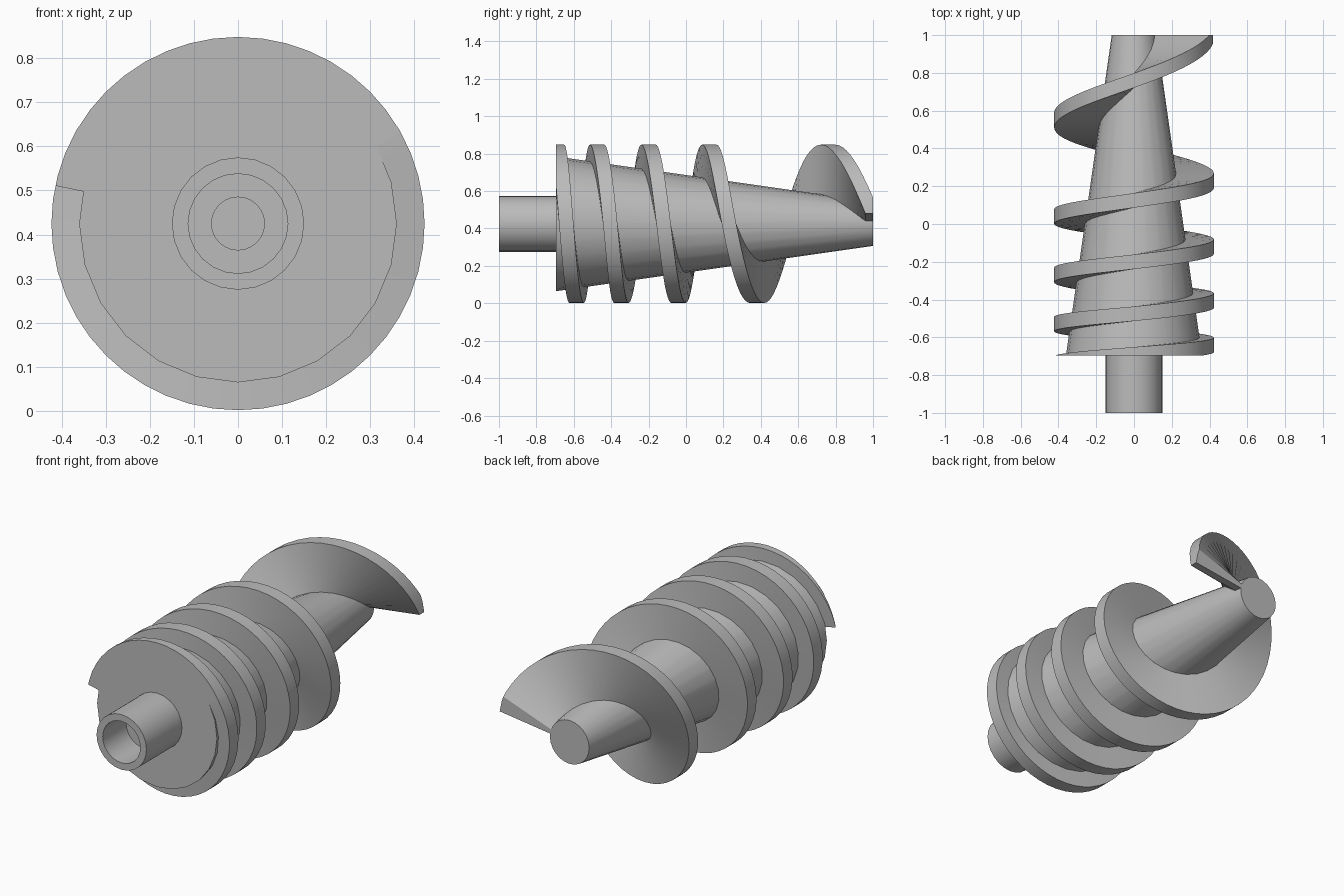
import bpy, bmesh
from math import sin, cos, pi, radians
from mathutils import Vector

cube = bpy.data.objects.get("Cube")
if cube:
    bpy.data.objects.remove(cube, do_unlink=True)

AXIS_Z = 0.425
RIM = 0.423
FACE_Y, TIP_Y = -0.695, 1.0
THICK = 0.077

steel = bpy.data.materials.new("steel_grey")
steel.use_nodes = True
colour = (0.5, 0.5, 0.5, 1)
steel.diffuse_color = colour
steel.node_tree.nodes["Principled BSDF"].inputs["Base Color"].default_value = colour


def finish(bm, name):
    bmesh.ops.recalc_face_normals(bm, faces=bm.faces)
    mesh = bpy.data.meshes.new(name)
    bm.to_mesh(mesh)
    bm.free()
    mesh.materials.append(steel)
    ob = bpy.data.objects.new(name, mesh)
    ob.location.z = AXIS_Z
    bpy.context.collection.objects.link(ob)
    bpy.ops.object.select_all(action='DESELECT')
    ob.select_set(True)
    bpy.context.view_layer.objects.active = ob
    bpy.ops.object.shade_smooth_by_angle(angle=radians(30))
    return ob


def lathe(name, profile, sides):
    """Spin a (radius, y) profile around the long axis."""
    bm = bmesh.new()
    verts = [bm.verts.new((0, y, r)) for r, y in profile]
    edges = [bm.edges.new(pair) for pair in zip(verts, verts[1:])]
    bmesh.ops.spin(bm, geom=verts + edges, cent=(0, 0, 0), axis=(0, 1, 0),
                   angle=2 * pi, steps=sides, use_merge=True)
    bmesh.ops.remove_doubles(bm, verts=bm.verts, dist=0.0001)
    return finish(bm, name)


def core_radius(y):
    return 0.36 + (0.118 - 0.36) * (y - FACE_Y) / (TIP_Y - FACE_Y)


# Tapered core with the hollow drive shaft at its wide end
lathe("core_and_shaft", [
    (0, TIP_Y), (core_radius(TIP_Y), TIP_Y), (core_radius(FACE_Y), FACE_Y),
    (0.15, FACE_Y), (0.15, -1), (0.113, -1), (0.113, -0.8),
    (0.06, -0.8), (0.06, -0.7), (0, -0.7)], 24)

# Centre of the flight along the axis at each quarter turn, widening in pitch
QUARTERS = [-.79, -.74, -.69, -.64, -.585, -.53, -.475, -.405, -.345, -.27, -.20,
            -.12, -.04, .04, .125, .23, .38, .55, .76, 1.02, 1.30]


def flight_y(i, t):
    a, b, c, d = QUARTERS[i - 1:i + 3]
    return b + 0.5 * t * (c - a + t * (2*a - 5*b + 4*c - d + t * (3*(b - c) + d - a)))


# Screw flight: rectangular section swept along the helix
STEPS = 12
bm = bmesh.new()
rings = []
for n in range(STEPS, (len(QUARTERS) - 2) * STEPS):
    i, k = divmod(n, STEPS)
    turn = (n / STEPS - 2) * pi / 2
    out = Vector((sin(turn), 0, cos(turn)))
    y = flight_y(i, k / STEPS)
    ring = []
    for side, at_rim in ((-1, False), (-1, True), (1, True), (1, False)):
        edge_y = y + side * THICK / 2
        r = RIM if at_rim else core_radius(edge_y) - 0.015
        ring.append(bm.verts.new(out * r + Vector((0, edge_y, 0))))
    rings.append(ring)
for a, b in zip(rings, rings[1:]):
    for j in range(4):
        k = (j + 1) % 4
        bm.faces.new((a[j], a[k], b[k], b[j]))
bm.faces.new(rings[0])
bm.faces.new(rings[-1])

# Trim the flight flush with both ends of the core
for y, direction in ((FACE_Y, -1), (TIP_Y, 1)):
    cut = bmesh.ops.bisect_plane(bm, geom=bm.verts[:] + bm.edges[:] + bm.faces[:],
                                 plane_co=(0, y, 0), plane_no=(0, direction, 0),
                                 clear_outer=True)["geom_cut"]
    rim_edges = [e for e in cut if isinstance(e, bmesh.types.BMEdge)]
    bmesh.ops.triangle_fill(bm, edges=rim_edges, use_beauty=True)
finish(bm, "screw_flight")
